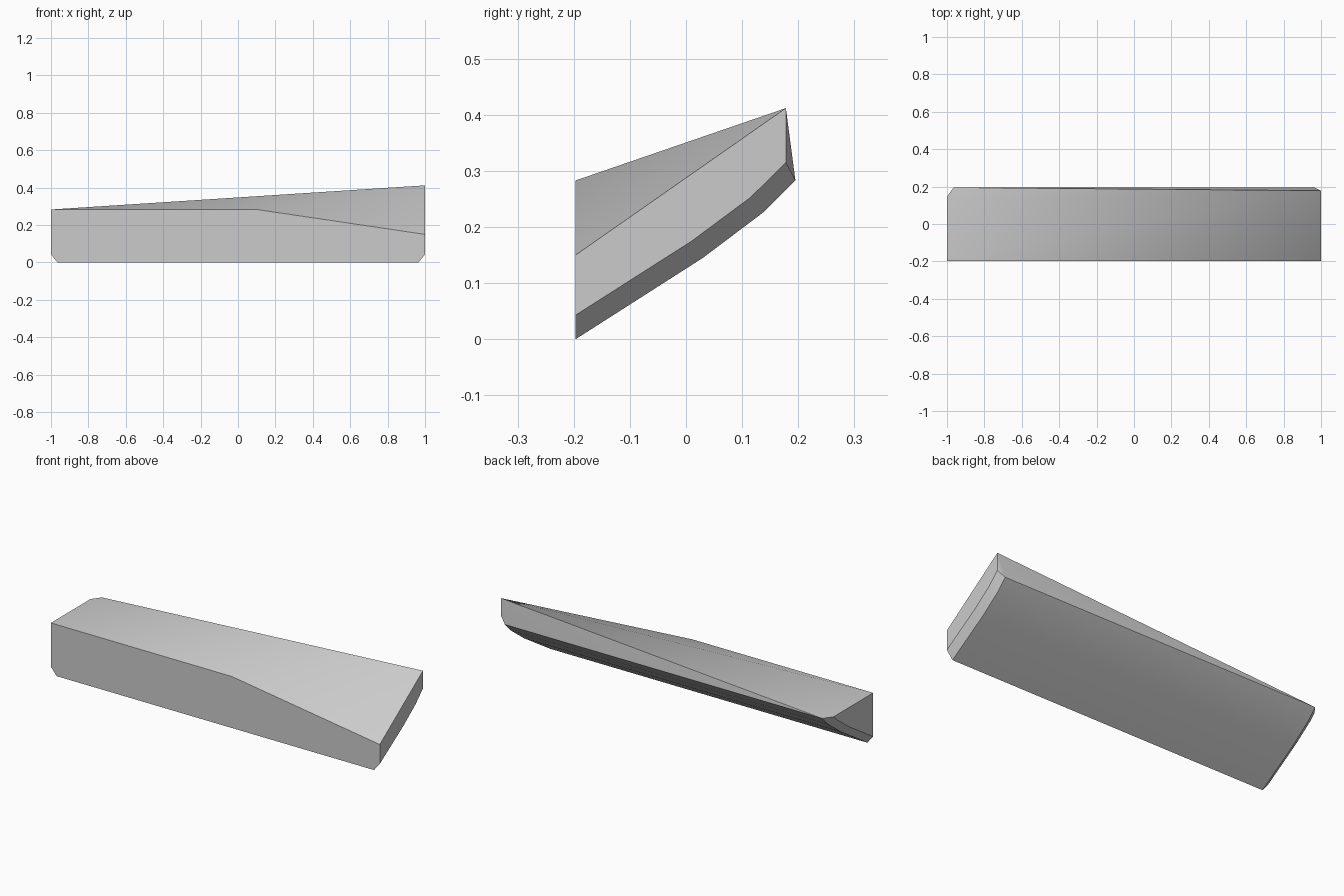
import bpy
import bmesh
import math

cube = bpy.data.objects.get("Cube")
if cube:
    bpy.data.objects.remove(cube, do_unlink=True)

# One plain grey for the whole board
grey = bpy.data.materials.new("plain grey")
grey.use_nodes = True
color = (0.6, 0.6, 0.6, 1)
grey.diffuse_color = color
grey.node_tree.nodes["Principled BSDF"].inputs["Base Color"].default_value = color

# Curved underside (y, z) and the raised edge of its end chamfers
underside = [(-0.197, 0), (0.03, 0.145), (0.14, 0.228), (0.195, 0.283)]
end_edge = [(-0.197, 0.043), (0.01, 0.175), (0.115, 0.253), (0.178, 0.315)]
left_edge = end_edge[:3] + [(0.146, 0.283)]

bm = bmesh.new()


def row(x, profile):
    return [bm.verts.new((x, y, z)) for y, z in profile]


low_end = row(-1, left_edge)
low_bottom = row(-0.965, underside)
high_bottom = row(0.965, underside)
high_end = row(1, end_edge)

# Underside and both end chamfers
rows = [low_end, low_bottom, high_bottom, high_end]
for a, b in zip(rows, rows[1:]):
    for i in range(3):
        bm.faces.new((a[i], a[i + 1], b[i + 1], b[i]))

# Corners of the faceted top
front_low = bm.verts.new((-1, -0.197, 0.283))
front_mid = bm.verts.new((0.1, -0.197, 0.283))
front_high = bm.verts.new((1, -0.197, 0.15))
peak = bm.verts.new((1, 0.178, 0.412))
back_low = low_bottom[3]

# Twisted top, fanned out from the peak
rim = [front_high, front_mid, front_low, low_end[3], back_low]
for a, b in zip(rim, rim[1:]):
    bm.faces.new((peak, a, b))

# Ends, front and back
bm.faces.new([front_low] + low_end)
bm.faces.new([front_high] + high_end + [peak])
bm.faces.new((low_end[0], low_bottom[0], high_bottom[0], high_end[0],
              front_high, front_mid, front_low))
bm.faces.new((back_low, high_bottom[3], peak))
bm.faces.new((high_bottom[3], high_end[3], peak))

bmesh.ops.recalc_face_normals(bm, faces=bm.faces)
mesh = bpy.data.meshes.new("curved_board")
bm.to_mesh(mesh)
bm.free()
mesh.materials.append(grey)
board = bpy.data.objects.new("curved_board", mesh)
bpy.context.collection.objects.link(board)

# Smooth top and underside, keeping the corners sharp
bpy.ops.object.select_all(action="DESELECT")
board.select_set(True)
bpy.context.view_layer.objects.active = board
bpy.ops.object.shade_smooth_by_angle(angle=math.radians(30))
